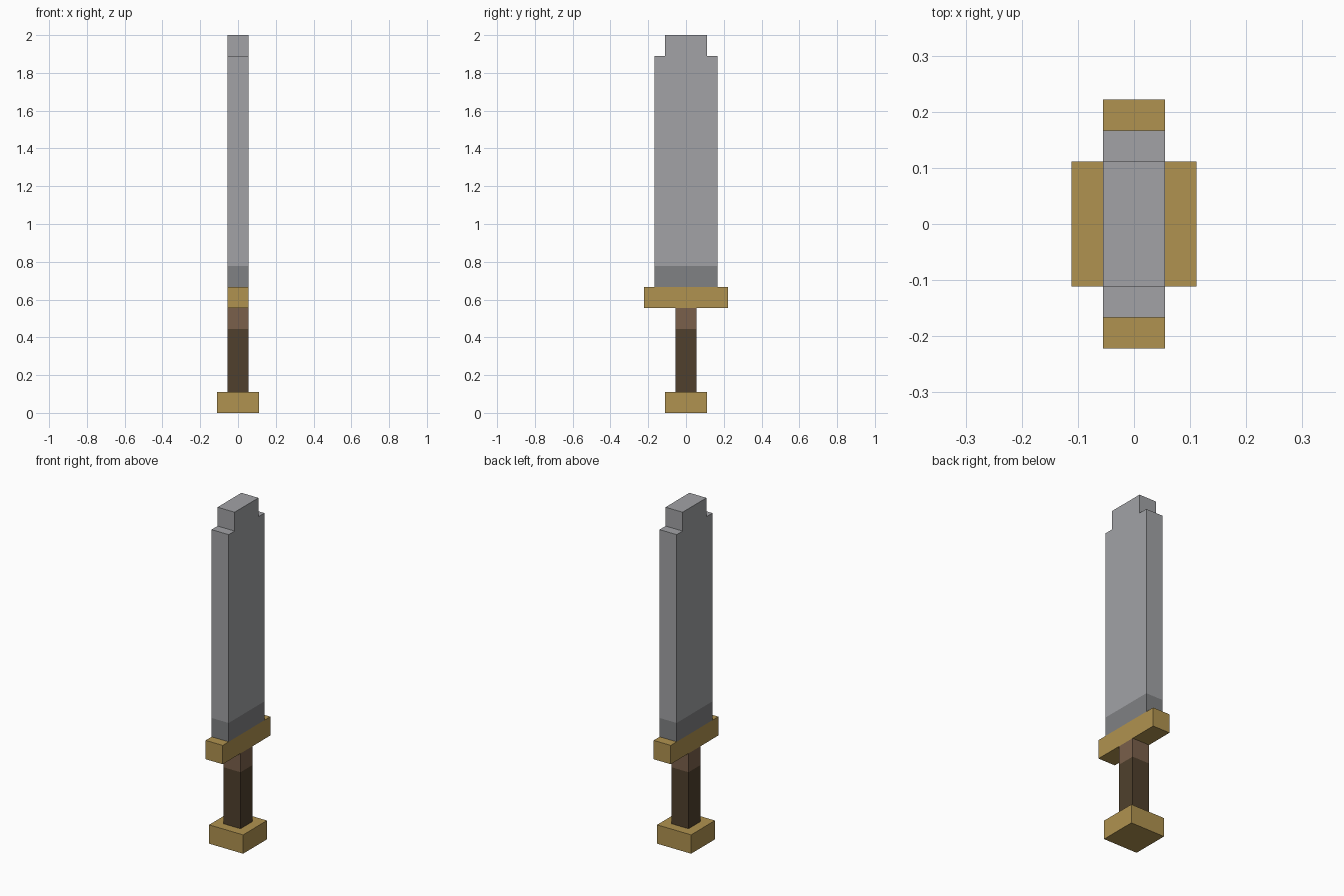
import bpy
import bmesh

if "Cube" in bpy.data.objects:
    bpy.data.objects.remove(bpy.data.objects["Cube"], do_unlink=True)

U = 2 / 18  # one block of the grid the sword is built on


def material(name, rgb):
    mat = bpy.data.materials.new(name)
    mat.use_nodes = True
    colour = (*rgb, 1)
    mat.diffuse_color = colour
    bsdf = next(n for n in mat.node_tree.nodes if n.type == 'BSDF_PRINCIPLED')
    bsdf.inputs["Base Color"].default_value = colour
    return mat


steel = material("steel", (0.36, 0.365, 0.38))
dark_steel = material("dark steel", (0.216, 0.22, 0.227))
gold = material("gold", (0.434, 0.29, 0.08))
dark_leather = material("dark leather", (0.08, 0.051, 0.026))
light_leather = material("light leather", (0.195, 0.117, 0.07))


def prism(name, half_profile, half_x, mats, split=None):
    """Mirror a (y, z) half profile, extrude it along x, and change
    from the first to the second material at height split."""
    outline = half_profile + [(-y, z) for y, z in reversed(half_profile)]
    bm = bmesh.new()
    face = bm.faces.new([bm.verts.new((-half_x * U, y * U, z * U))
                         for y, z in outline])
    side = bmesh.ops.extrude_face_region(bm, geom=[face])
    for v in side["geom"]:
        if isinstance(v, bmesh.types.BMVert):
            v.co.x = half_x * U
    bmesh.ops.recalc_face_normals(bm, faces=bm.faces)
    if split is not None:
        bmesh.ops.bisect_plane(bm, geom=bm.verts[:] + bm.edges[:] + bm.faces[:],
                               plane_co=(0, 0, split * U), plane_no=(0, 0, 1))
        for f in bm.faces:
            f.material_index = int(f.calc_center_bounds().z > split * U)
    mesh = bpy.data.meshes.new(name)
    bm.to_mesh(mesh)
    bm.free()
    for mat in mats:
        mesh.materials.append(mat)
    obj = bpy.data.objects.new(name, mesh)
    bpy.context.collection.objects.link(obj)
    return obj


# Handle: square pommel, two-tone grip and crossguard
prism("pommel", [(1, 0), (1, 1)], 1, [gold])
prism("grip", [(0.5, 1), (0.5, 5)], 0.5, [dark_leather, light_leather], split=4)
prism("crossguard", [(2, 5), (2, 6)], 0.5, [gold])

# Blade: stepped tip, with a darker band above the guard
prism("blade", [(1.5, 6), (1.5, 17), (1, 17), (1, 18)], 0.5,
      [dark_steel, steel], split=7)
